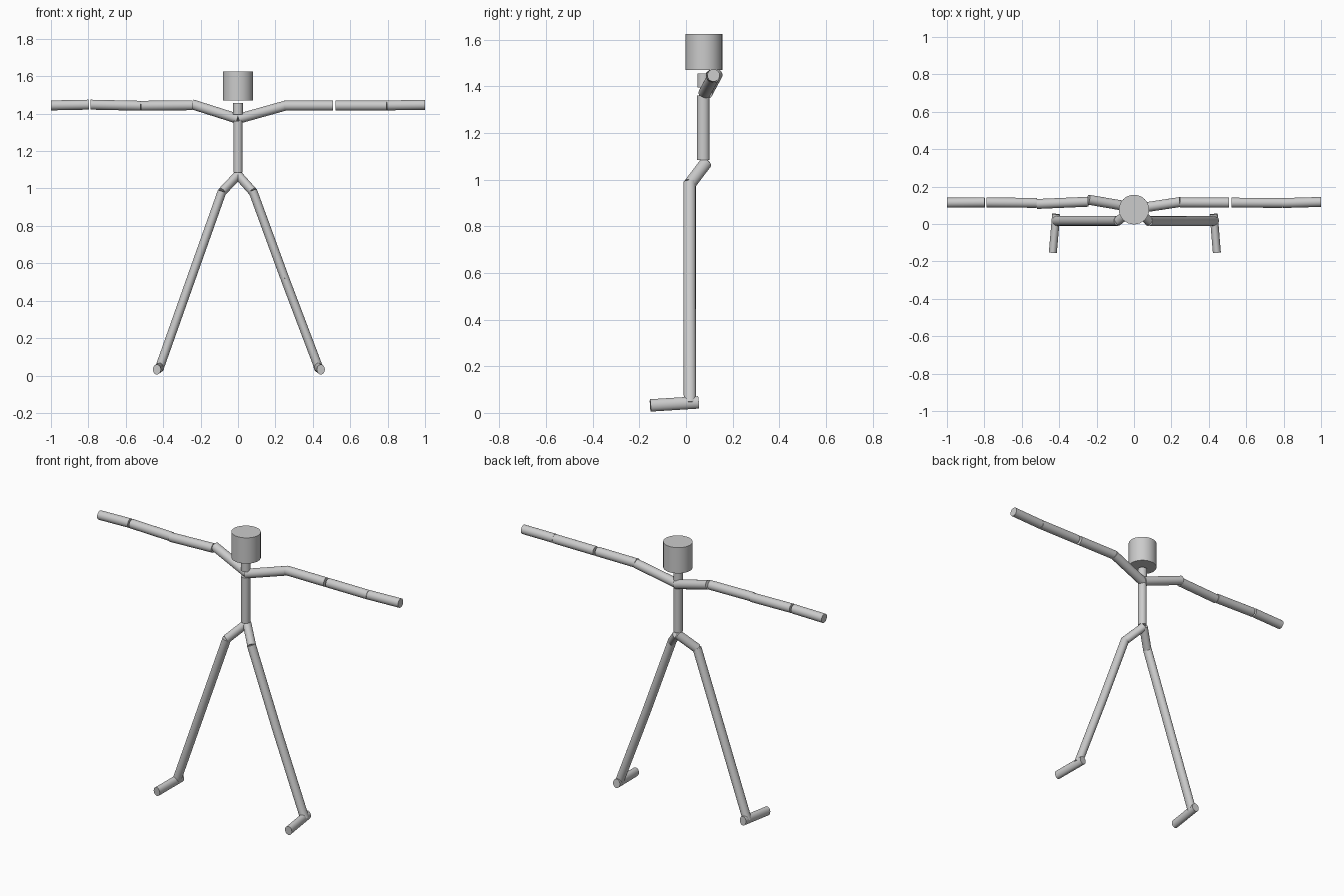
import bpy
import math
from mathutils import Matrix, Vector

default_cube = bpy.data.objects.get("Cube")
if default_cube:
    bpy.data.objects.remove(default_cube, do_unlink=True)

grey = bpy.data.materials.new("light_grey")
grey.use_nodes = True
grey.diffuse_color = (0.6, 0.6, 0.6, 1)
grey.node_tree.nodes["Principled BSDF"].inputs["Base Color"].default_value = (0.6, 0.6, 0.6, 1)


def rod(name, start, end, width=0.0265, depth=0.0265):
    """Capped cylinder between two points, with an oval section if wanted."""
    a, b = Vector(start), Vector(end)
    axis = (b - a).normalized()
    side = Vector((0, 1, 0)) if abs(axis.x) > 0.9 else Vector((1, 0, 0))
    side = (side - axis * side.dot(axis)).normalized()
    frame = Matrix((side, axis.cross(side), axis)).transposed().to_4x4()
    bpy.ops.mesh.primitive_cylinder_add(vertices=32, radius=1, depth=1)
    obj = bpy.context.object
    obj.name = name
    obj.data.transform(Matrix.Translation((a + b) / 2) @ frame
                       @ Matrix.Diagonal((width, depth, (b - a).length, 1)))
    obj.data.materials.append(grey)
    bpy.ops.object.shade_smooth_by_angle(angle=math.radians(35))
    return obj


# Head, neck and torso
rod("head", (0, 0.077, 1.47), (0, 0.077, 1.625), 0.081, 0.079)
rod("neck", (0, 0.075, 1.395), (0, 0.075, 1.456))
rod("torso", (0, 0.074, 1.085), (0, 0.074, 1.36), 0.0245)

# Limb segments: the two sides are posed slightly differently
limbs = {
    "left": {
        "shoulder": ((0, 0.08, 1.372), (0.25, 0.118, 1.442)),
        "upper_arm": ((0.245, 0.115, 1.443), (0.508, 0.114, 1.443)),
        "forearm": ((0.522, 0.114, 1.443), (0.793, 0.113, 1.443)),
        "hand": ((0.795, 0.112, 1.444), (1.0, 0.118, 1.447)),
        "hip": ((0, 0.085, 1.072), (0.08, 0.017, 0.982)),
        "thigh": ((0.078, 0.015, 0.99), (0.25, 0.015, 0.52)),
        "shin": ((0.25, 0.015, 0.52), (0.432, 0.017, 0.04)),
        "foot": ((0.426, 0.053, 0.045), (0.443, -0.153, 0.032)),
    },
    "right": {
        "shoulder": ((0, 0.088, 1.372), (-0.245, 0.13, 1.45)),
        "upper_arm": ((-0.245, 0.119, 1.445), (-0.52, 0.107, 1.442)),
        "forearm": ((-0.52, 0.113, 1.442), (-0.788, 0.115, 1.448)),
        "hand": ((-0.798, 0.116, 1.448), (-1.0, 0.114, 1.444)),
        "hip": ((0, 0.085, 1.072), (-0.085, 0.017, 0.982)),
        "thigh": ((-0.085, 0.017, 0.985), (-0.25, 0.017, 0.52)),
        "shin": ((-0.25, 0.017, 0.52), (-0.42, 0.017, 0.04)),
        "foot": ((-0.416, 0.053, 0.045), (-0.434, -0.153, 0.032)),
    },
}
widths = {"thigh": 0.0235, "shin": 0.0235, "hip": 0.0235, "foot": 0.0215}
for side_name, parts in limbs.items():
    for part, (start, end) in parts.items():
        rod(side_name + "_" + part, start, end, widths.get(part, 0.0265))
